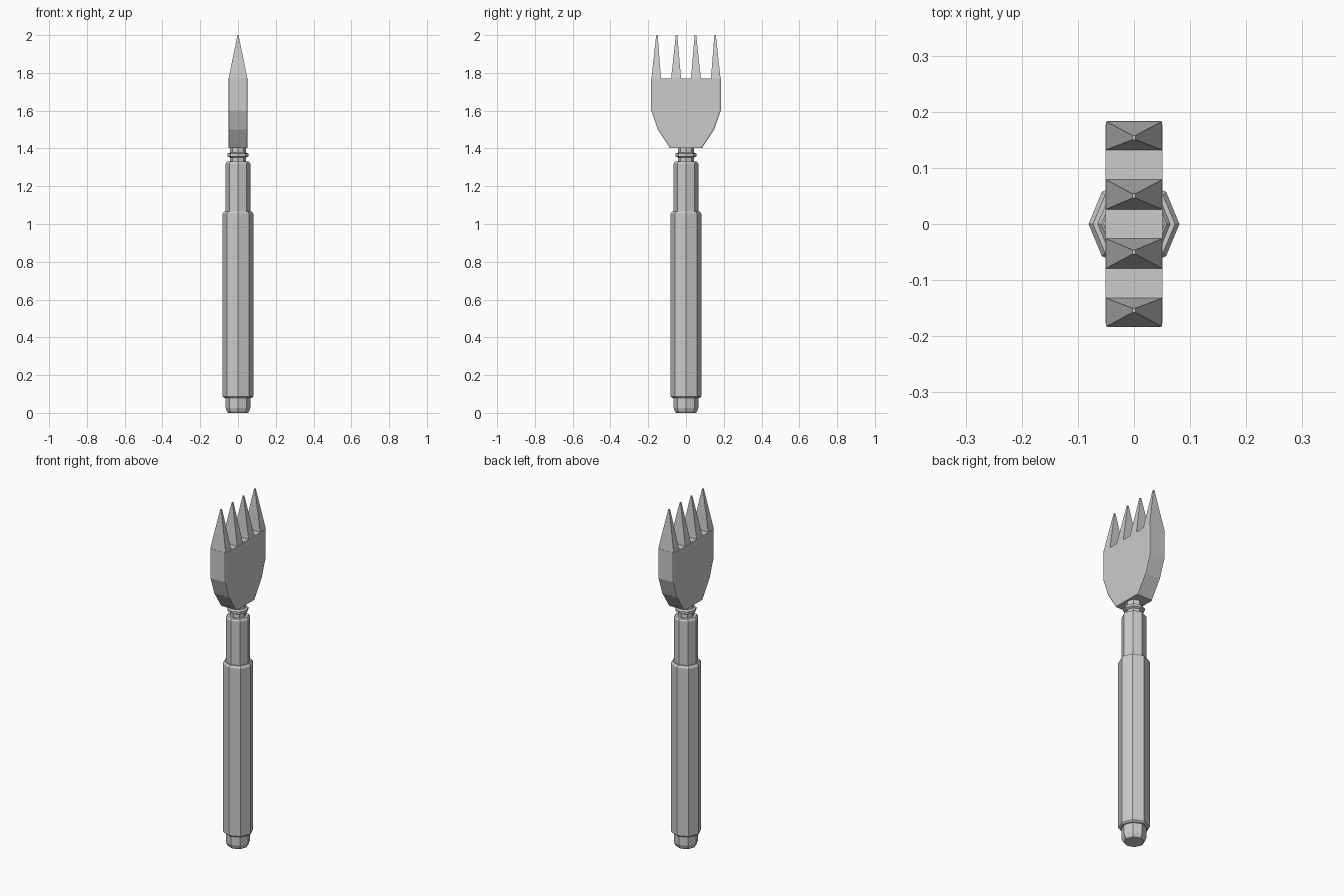
import bpy
import math

if "Cube" in bpy.data.objects:
    bpy.data.objects.remove(bpy.data.objects["Cube"])


def loft(name, rings):
    """Skin a stack of equal-length point rings and cap both ends."""
    n = len(rings[0])
    verts = [p for ring in rings for p in ring]
    faces = [tuple(range(n))[::-1]]
    for k in range(len(rings) - 1):
        for i in range(n):
            j = (i + 1) % n
            faces.append((k * n + i, k * n + j, (k + 1) * n + j, (k + 1) * n + i))
    faces.append(tuple((len(rings) - 1) * n + i for i in range(n)))
    mesh = bpy.data.meshes.new(name)
    mesh.from_pydata(verts, [], faces)
    mesh.update()
    obj = bpy.data.objects.new(name, mesh)
    bpy.context.collection.objects.link(obj)
    return obj


def octagon(r, z):
    return [(r * math.cos(math.tau * i / 8), r * math.sin(math.tau * i / 8), z)
            for i in range(8)]


def turned(name, profile):
    return loft(name, [octagon(r, z) for r, z in profile])


def chamfered(hx, hy, z):
    """Rectangle with small clipped corners."""
    cx, cy = hx - 0.004, hy - 0.008
    return [(hx, -cy, z), (hx, cy, z), (cx, hy, z), (-cx, hy, z),
            (-hx, cy, z), (-hx, -cy, z), (-cx, -hy, z), (cx, -hy, z)]


def rect(hx, y0, y1, z):
    return [(hx, y0, z), (hx, y1, z), (-hx, y1, z), (-hx, y0, z)]


# Octagonal handle pieces
turned("end_cap", [(0.052, 0.0), (0.058, 0.007), (0.065, 0.025), (0.065, 0.085)])
turned("grip", [(0.073, 0.078), (0.081, 0.086), (0.081, 1.055), (0.073, 1.067)])
turned("upper_sleeve", [(0.065, 1.06), (0.065, 1.32), (0.058, 1.33)])

# Thin neck with a raised ring
turned("neck", [(0.043, 1.325), (0.043, 1.41)])
turned("neck_ring", [(0.043, 1.352), (0.055, 1.358), (0.055, 1.372), (0.043, 1.378)])

# Broad head, tapering down to the neck
loft("fork_head", [chamfered(0.051, hy, z) for hy, z in
                   [(0.085, 1.402), (0.149, 1.50), (0.184, 1.60), (0.184, 1.77)]])

# Four pointed tines: inner edge, outer edge, tip centre
for side in (-1, 1):
    for label, inner, outer, tip in (("inner", 0.026, 0.079, 0.05),
                                     ("outer", 0.132, 0.183, 0.154)):
        y0, y1 = sorted((side * inner, side * outer))
        loft(f"{label}_tine_{'left' if side < 0 else 'right'}",
             [rect(0.05, y0, y1, 1.769),
              rect(0.003, side * tip - 0.004, side * tip + 0.004, 2.0)])
